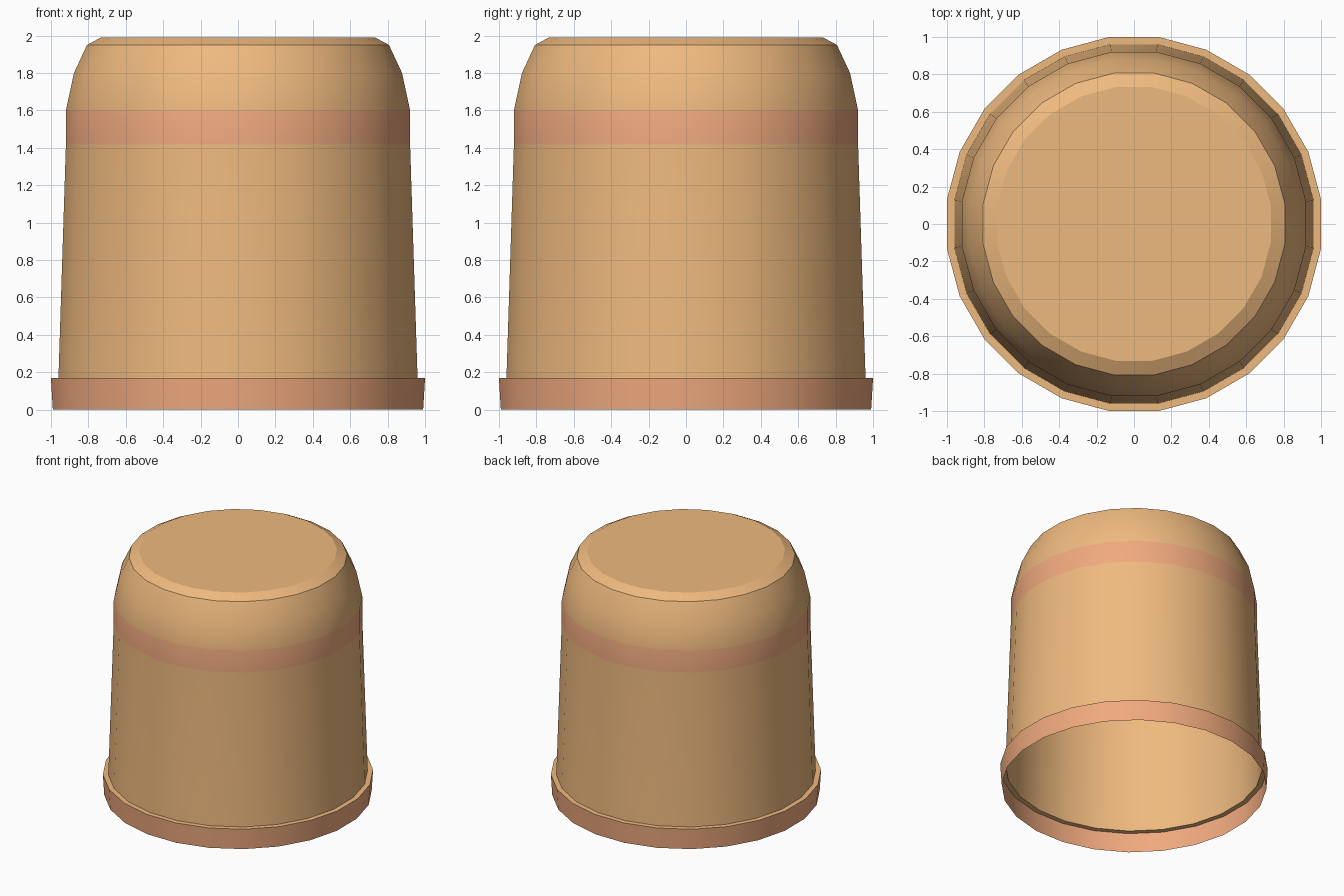
import bpy, bmesh, math

if "Cube" in bpy.data.objects:
    bpy.data.objects.remove(bpy.data.objects["Cube"])

SIDES = 24
FLAT = 1 / math.cos(math.pi / SIDES)  # flat-to-flat radius -> corner radius


def material(name, color):
    m = bpy.data.materials.new(name)
    m.diffuse_color = (*color, 1)
    m.use_nodes = True
    m.node_tree.nodes["Principled BSDF"].inputs["Base Color"].default_value = m.diffuse_color
    return m


orange = material("orange", (0.86, 0.49, 0.21))
red = material("red_orange", (0.87, 0.40, 0.21))


def lathe(name, profile, mats, cap=False):
    """Turn (radius, z) points into a 24-sided thin shell; mats has one slot per strip."""
    bm = bmesh.new()
    rings = []
    for r, z in profile:
        rings.append([bm.verts.new((r * FLAT * math.cos(a), r * FLAT * math.sin(a), z))
                      for a in ((i + 0.5) * math.tau / SIDES for i in range(SIDES))])
    for low, high, slot in zip(rings, rings[1:], mats):
        for i in range(SIDES):
            j = (i + 1) % SIDES
            bm.faces.new((low[i], low[j], high[j], high[i])).material_index = slot
    if cap:
        bm.faces.new(rings[-1])
    mesh = bpy.data.meshes.new(name)
    bm.to_mesh(mesh)
    bm.free()
    mesh.materials.append(orange)
    mesh.materials.append(red)
    ob = bpy.data.objects.new(name, mesh)
    bpy.context.collection.objects.link(ob)
    bpy.ops.object.select_all(action='DESELECT')
    ob.select_set(True)
    bpy.context.view_layer.objects.active = ob
    bpy.ops.object.shade_smooth_by_angle(angle=math.radians(28))
    return ob


# Flared rim with its narrow ledge
lathe("rim", [(0.99, 0), (1.0, 0.168), (0.96, 0.168)], [1, 0])

# Tapered wall, coloured band, rounded shoulder and flat closed end
lathe("cup_shell",
      [(0.96, 0.168), (0.92, 1.42), (0.92, 1.6), (0.877, 1.8), (0.807, 1.95), (0.732, 1.99)],
      [0, 1, 0, 0, 0], cap=True)
